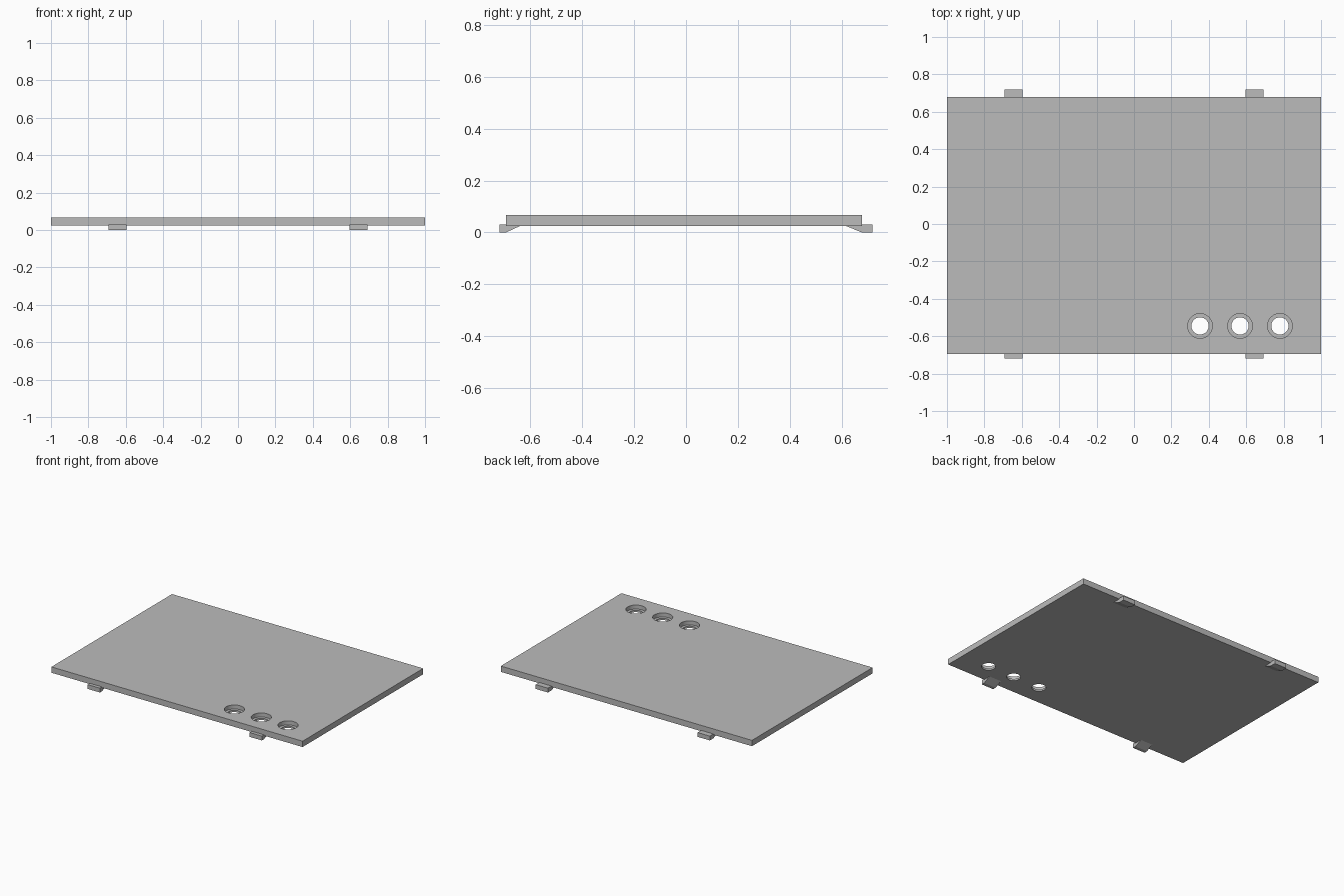
import bpy
import bmesh
from mathutils import Matrix

cube = bpy.data.objects.get("Cube")
if cube:
    bpy.data.objects.remove(cube, do_unlink=True)

# Single grey plastic
grey = bpy.data.materials.new("grey plastic")
grey.use_nodes = True
colour = (0.5, 0.5, 0.5, 1)
grey.diffuse_color = colour
grey.node_tree.nodes["Principled BSDF"].inputs["Base Color"].default_value = colour

FRONT, BACK = -0.694, 0.678       # plate edges in y
BOTTOM, TOP = 0.025, 0.067        # plate faces in z
LEDGE = 0.038                     # floor of the hole recesses


def add_object(name, bm):
    bmesh.ops.recalc_face_normals(bm, faces=bm.faces)
    mesh = bpy.data.meshes.new(name)
    bm.to_mesh(mesh)
    bm.free()
    mesh.materials.append(grey)
    obj = bpy.data.objects.new(name, mesh)
    bpy.context.collection.objects.link(obj)
    return obj


def extrude_x(name, profile, x0, x1):
    """Prism from a (y, z) profile running from x0 to x1."""
    bm = bmesh.new()
    face = bm.faces.new([bm.verts.new((x0, y, z)) for y, z in profile])
    side = bmesh.ops.extrude_face_region(bm, geom=[face])["geom"]
    verts = [v for v in side if isinstance(v, bmesh.types.BMVert)]
    bmesh.ops.translate(bm, verts=verts, vec=(x1 - x0, 0, 0))
    return add_object(name, bm)


def cut_cylinder(target, x, y, radius, z0, z1):
    bm = bmesh.new()
    bmesh.ops.create_cone(bm, cap_ends=True, segments=48, radius1=radius,
                          radius2=radius, depth=z1 - z0,
                          matrix=Matrix.Translation((x, y, (z0 + z1) / 2)))
    cutter = add_object("hole_cutter", bm)
    cutter.hide_render = True
    bpy.context.view_layer.objects.active = target
    mod = target.modifiers.new("hole", "BOOLEAN")
    mod.operation = "DIFFERENCE"
    mod.solver = "EXACT"
    mod.object = cutter
    bpy.ops.object.modifier_apply(modifier=mod.name)
    bpy.data.objects.remove(cutter, do_unlink=True)


# Cover plate with three counterbored holes
plate = extrude_x("cover_plate", [(FRONT, BOTTOM), (BACK, BOTTOM),
                                  (BACK, TOP), (FRONT, TOP)], -1, 1)
for x in (0.353, 0.567, 0.78):
    cut_cylinder(plate, x, -0.545, 0.066, LEDGE, TOP + 0.1)
    cut_cylinder(plate, x, -0.545, 0.046, BOTTOM - 0.1, LEDGE + 0.01)

# Wedge-shaped clips hooked under the front and back edges
clips = {
    "front": (FRONT, -0.719, -0.64),
    "back": (BACK, 0.719, 0.617),
}
for end, (edge, outer, inner) in clips.items():
    profile = [(outer, 0), (outer, 0.031), (edge, 0.031), (edge, BOTTOM),
               (inner, BOTTOM), (edge, 0)]
    for side, sign in (("left", 1), ("right", -1)):
        extrude_x(f"{end}_{side}_clip", profile, sign * 0.596, sign * 0.693)

# Smooth hole walls, crisp edges
bpy.ops.object.select_all(action="DESELECT")
plate.select_set(True)
bpy.context.view_layer.objects.active = plate
bpy.ops.object.shade_smooth_by_angle()
